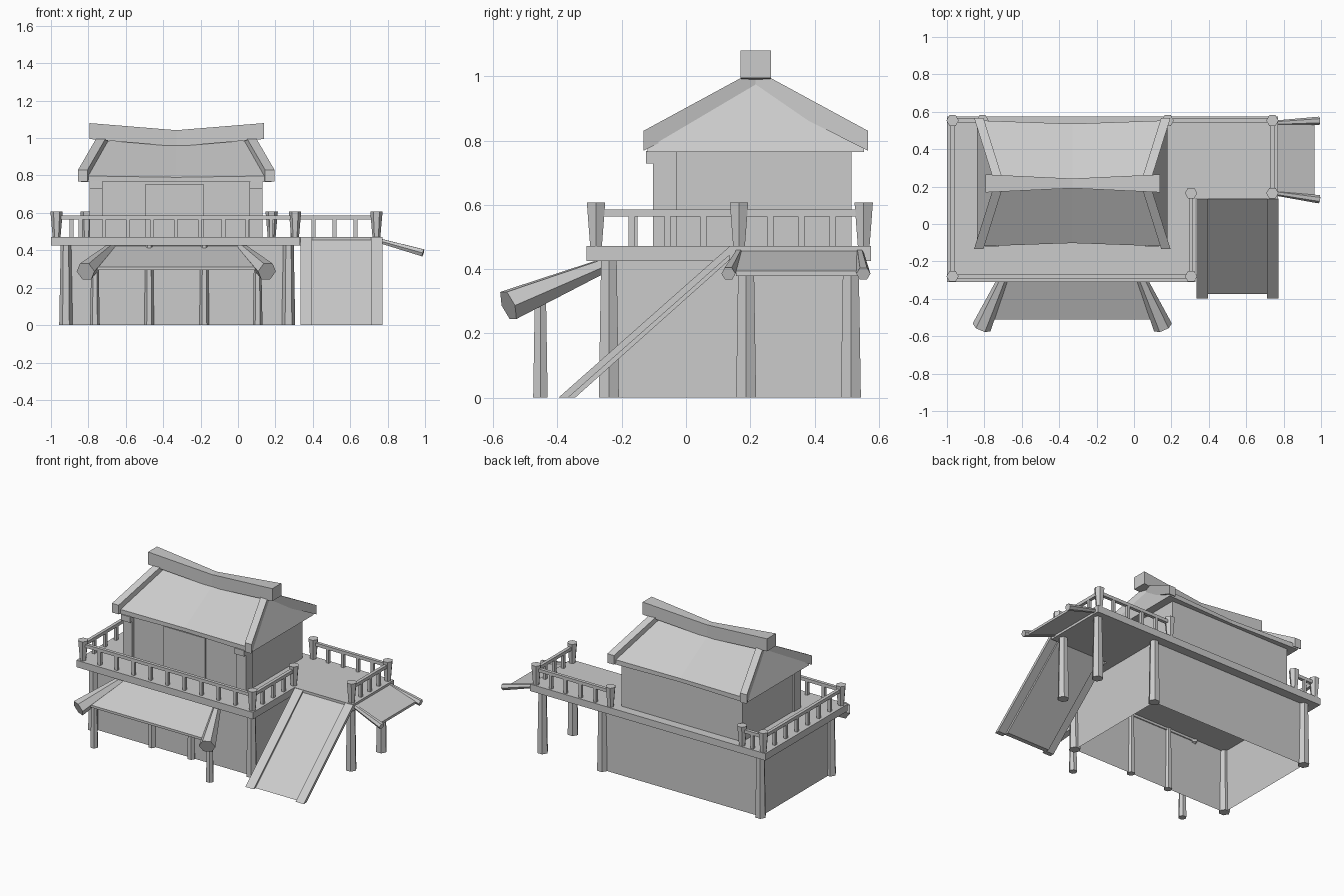
import bpy
import bmesh
from mathutils import Vector

if "Cube" in bpy.data.objects:
    bpy.data.objects.remove(bpy.data.objects["Cube"], do_unlink=True)

mat = bpy.data.materials.new("plain_grey")
mat.use_nodes = True
grey = (0.6, 0.6, 0.6, 1)
mat.diffuse_color = grey
mat.node_tree.nodes["Principled BSDF"].inputs["Base Color"].default_value = grey


def loft(name, rings, caps=True):
    """Skin a row of matching point rings into a flat-faced solid."""
    bm = bmesh.new()
    rows = [[bm.verts.new(p) for p in ring] for ring in rings]
    n = len(rows[0])
    for a, b in zip(rows, rows[1:]):
        for i in range(n):
            j = (i + 1) % n
            bm.faces.new((a[i], a[j], b[j], b[i]))
    if caps:
        bm.faces.new(rows[0])
        bm.faces.new(rows[-1])
    bmesh.ops.recalc_face_normals(bm, faces=bm.faces)
    mesh = bpy.data.meshes.new(name)
    bm.to_mesh(mesh)
    bm.free()
    mesh.materials.append(mat)
    ob = bpy.data.objects.new(name, mesh)
    bpy.context.collection.objects.link(ob)
    return ob


def rect(x0, x1, y0, y1, z):
    return [(x0, y0, z), (x1, y0, z), (x1, y1, z), (x0, y1, z)]


def box(name, x0, x1, y0, y1, z0, z1, caps=True):
    return loft(name, [rect(x0, x1, y0, y1, z0), rect(x0, x1, y0, y1, z1)], caps)


def log(name, a, b, r0, r1, sides=6):
    """Tapered prism from a to b."""
    a, b = Vector(a), Vector(b)
    axis = (b - a).normalized()
    u = axis.cross(Vector((0, 0, 1)))
    u = u.normalized() if u.length > 0.01 else Vector((1, 0, 0))
    v = axis.cross(u)
    from math import cos, sin, tau
    dirs = [u * cos(tau * i / sides) + v * sin(tau * i / sides) for i in range(sides)]
    return loft(name, [[a + d * r0 for d in dirs], [b + d * r1 for d in dirs]])


# Deck: L-shaped slab
outline = [(-1, -.31), (.33, -.31), (.33, .135), (.77, .135), (.77, .575), (-1, .575)]
loft("deck", [[(x, y, z) for x, y in outline] for z in (.425, .472)])

# Lower storey: open-bottomed walls with posts
box("lower_walls", -.92, .27, -.24, .513, 0, .43, caps=False)
for x, y in [(-.92, -.24), (.27, -.24), (-.92, .513), (.27, .513), (.72, .187), (.72, .513)]:
    log("support_post", (x, y, 0), (x, y, .43), .036, .028)
for x in (-.475, -.18):
    log("front_wall_post", (x, -.245, 0), (x, -.245, .43), .026, .02)

# Upper house
box("house_walls", -.785, .125, -.08, .515, .47, .775)
box("house_door", -.495, -.185, -.092, -.07, .47, .755)
for x0, x1 in [(-.794, -.725), (.062, .131)]:
    box("house_corner_post", x0, x1, -.102, -.03, .47, .77)
    box("corner_bracket", x0, x1, -.124, -.09, .728, .768)

# Roof: swaybacked body, flared barge boards and ridge beam
CX, CY = -.33, .217
rings = []
for s, dip in [(-1, 0), (0, 1), (1, 0)]:
    e = .337 - .018 * dip
    xe, xr = CX + s * .51, CX + s * .41
    rings.append([(xe, CY - e, .765), (xe, CY - e, .798 - .008 * dip),
                  (xr, CY, .985 - .01 * dip),
                  (xe, CY + e, .798 - .008 * dip), (xe, CY + e, .765)])
loft("roof", rings)

for s in (-1, 1):
    rings = []
    for dy, outer, inner, z0, z1 in [(-.35, .525, .475, .768, .83),
                                     (0, .415, .365, .945, 1.02),
                                     (.35, .525, .475, .768, .83)]:
        xo, xi, y = CX + s * outer, CX + s * inner, CY + dy
        rings.append([(xo, y, z0), (xi, y, z0), (xi, y, z1), (xo, y, z1)])
    loft("barge_board", rings)

rings = []
for x, w, z0, z1 in [(-.795, .048, .995, 1.08), (CX, .026, .955, 1.042), (.14, .048, .995, 1.08)]:
    rings.append([(x, CY - w, z0), (x, CY + w, z0), (x, CY + w, z1), (x, CY - w, z1)])
loft("ridge_beam", rings)

# Railings: flared posts, top rails and balusters
for x, y in [(-.97, -.28), (-.97, .553), (-.81, .553), (.18, .553),
             (.305, -.28), (.305, .165), (.74, .165), (.74, .553)]:
    log("railing_post", (x, y, .47), (x, y, .607), .021, .033)


def railing(a, b, count):
    (ax, ay), (bx, by) = a, b
    h = .011
    box("railing_rail", min(ax, bx) - h, max(ax, bx) + h,
        min(ay, by) - h, max(ay, by) + h, .564, .586)
    for i in range(1, count + 1):
        t = i / (count + 1)
        x, y = ax + (bx - ax) * t, ay + (by - ay) * t
        box("baluster", x - .01, x + .01, y - .01, y + .01, .47, .566)


railing((-.97, -.28), (.305, -.28), 9)
railing((-.97, -.28), (-.97, .553), 6)
railing((.305, -.28), (.305, .165), 3)
railing((-.97, .553), (-.81, .553), 1)
railing((.18, .553), (.74, .553), 4)
railing((.74, .165), (.74, .553), 3)


# Sloping plates: each ring is one end of a thin slab
def ramp(name, x0, x1, foot, drop):
    lower = [(x0, foot, 0), (x1, foot, 0), (x1, foot + .03, 0), (x0, foot + .03, 0)]
    y, z = .137, .472 - drop
    upper = [(x0, y, z), (x1, y, z), (x1, y, z - .027), (x0, y, z - .027)]
    loft(name, [lower, upper])


ramp("ramp_panel", .39, .715, -.375, .015)
ramp("ramp_left_curb", .712, .772, -.397, 0)
ramp("ramp_right_curb", .333, .395, -.397, 0)

# Front awning
top, low, t = .425, .31, .016
loft("awning_panel", [
    [(CX - w, y, z), (CX + w, y, z), (CX + w, y, z - t), (CX - w, y, z - t)]
    for w, y, z in [(.35, -.235, top), (.455, -.51, low)]])
for s in (-1, 1):
    log("awning_log", (CX + s * .485, -.553, .287), (CX + s * .345, -.235, .42), .052, .022)
    x = CX + s * .435
    log("awning_post", (x, -.453, 0), (x, -.453, .32), .026, .02)

# Side canopy on the deck extension
loft("canopy_panel", [
    [(x, .355 - w, z), (x, .355 + w, z), (x, .355 + w, z - t), (x, .355 - w, z - t)]
    for x, w, z in [(.76, .185, .46), (.965, .2, .395)]])
for y0, y1 in [(.165, .132), (.54, .552)]:
    log("canopy_log", (.76, y0, .45), (.99, y1, .386), .014, .022)
